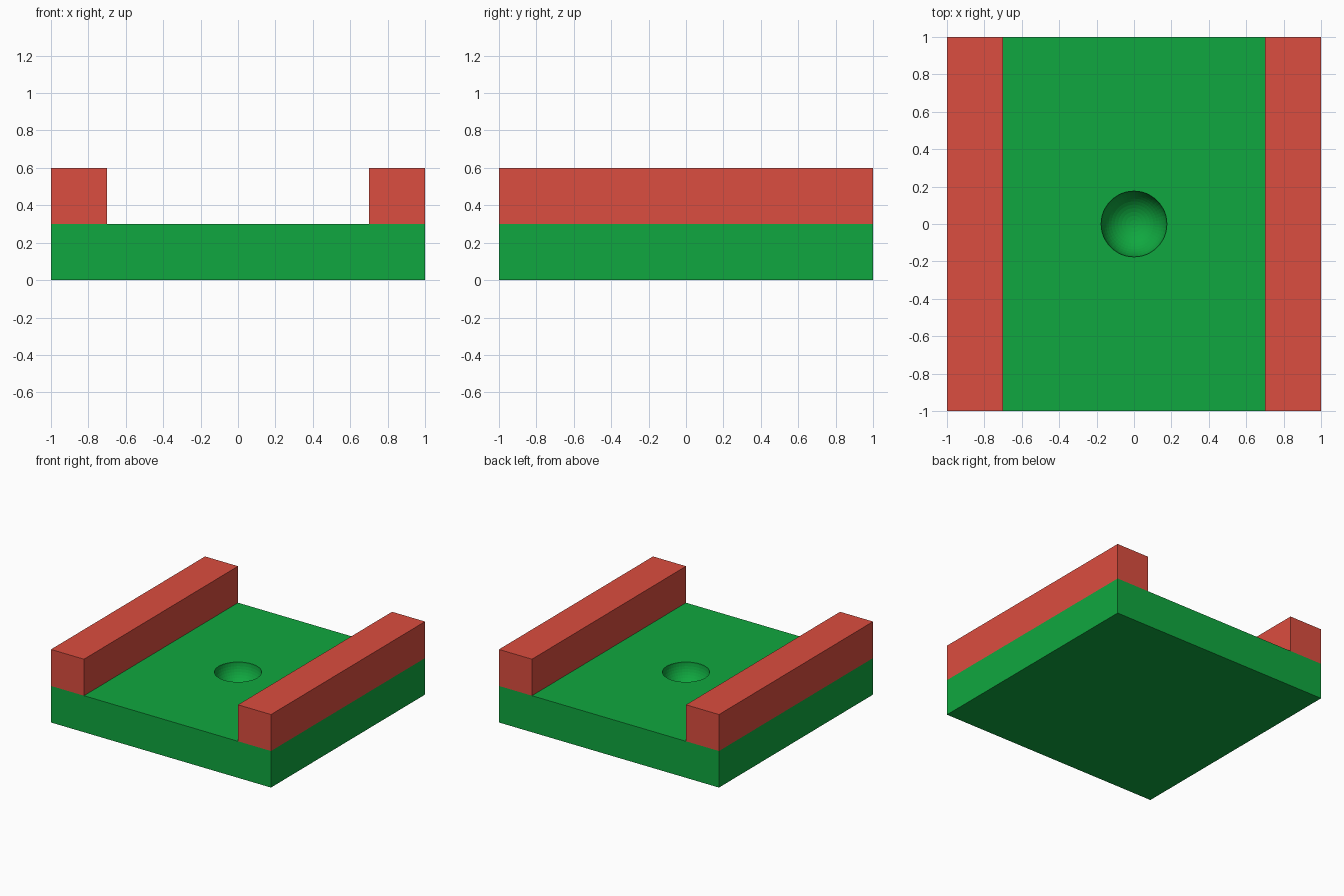
import bpy

if "Cube" in bpy.data.objects:
    bpy.data.objects.remove(bpy.data.objects["Cube"])


def paint(obj, name, rgb):
    mat = bpy.data.materials.new(name)
    mat.diffuse_color = (*rgb, 1)
    mat.use_nodes = True
    mat.node_tree.nodes["Principled BSDF"].inputs["Base Color"].default_value = mat.diffuse_color
    obj.data.materials.append(mat)


def box(name, size, loc):
    bpy.ops.mesh.primitive_cube_add(size=1, location=loc)
    obj = bpy.context.object
    obj.name = name
    obj.scale = size
    bpy.ops.object.transform_apply(location=True, rotation=False, scale=True)
    return obj


# Square base plate
base = box("base_plate", (2, 2, 0.3), (0, 0, 0.15))
paint(base, "green", (0.005, 0.39, 0.05))

# Round dimple in the middle of the plate
bpy.ops.mesh.primitive_uv_sphere_add(segments=48, ring_count=25, radius=0.176,
                                     location=(0, 0, 0.3))
cutter = bpy.context.object
cutter.name = "dimple_cutter"
cut = base.modifiers.new("dimple", 'BOOLEAN')
cut.operation = 'DIFFERENCE'
cut.solver = 'EXACT'
cut.object = cutter
bpy.context.view_layer.objects.active = base
bpy.ops.object.modifier_apply(modifier=cut.name)
bpy.data.objects.remove(cutter, do_unlink=True)

# Side rails, mirrored across x
rails = box("side_rails", (0.3, 2, 0.3), (0.85, 0, 0.45))
rails.modifiers.new("mirror", 'MIRROR')
paint(rails, "red", (0.71, 0.075, 0.05))
